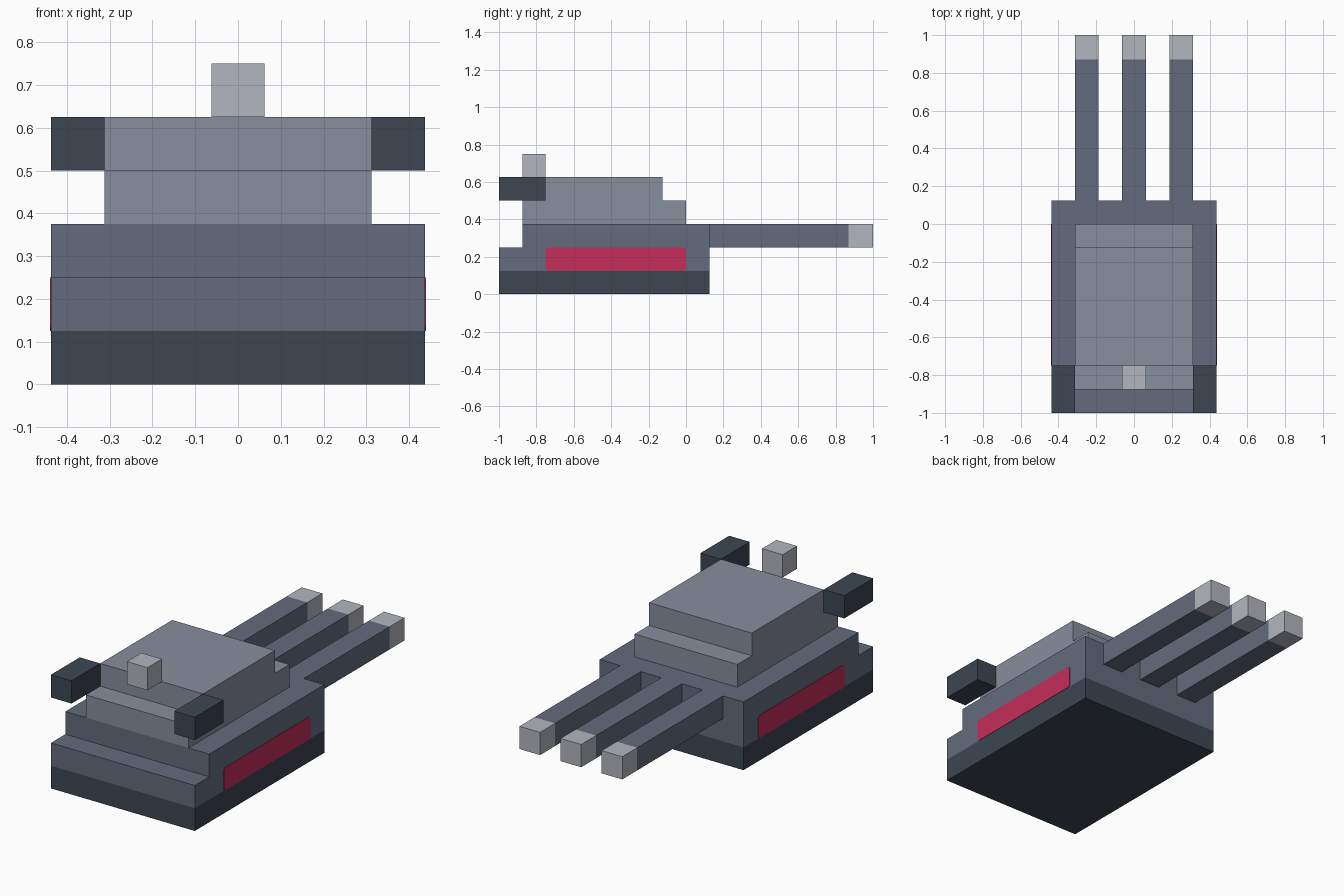
import bpy, bmesh

cube = bpy.data.objects.get("Cube")
if cube:
    bpy.data.objects.remove(cube, do_unlink=True)

U = 0.125  # building-block size


def material(name, hex_code):
    srgb = [int(hex_code[i:i + 2], 16) / 255 for i in (0, 2, 4)]
    lin = [c / 12.92 if c <= 0.04045 else ((c + 0.055) / 1.055) ** 2.4 for c in srgb]
    mat = bpy.data.materials.new(name)
    mat.use_nodes = True
    mat.diffuse_color = (*lin, 1)
    bsdf = mat.node_tree.nodes["Principled BSDF"]
    bsdf.inputs["Base Color"].default_value = (*lin, 1)
    bsdf.inputs["Roughness"].default_value = 0.8
    return mat


DARK = material("dark slate", "3C4652")
HULL = material("slate grey", "646B7D")
CABIN = material("mid grey", "878E9D")
LIGHT = material("light grey", "B3B6BF")
RED = material("crimson", "C42D5A")


def extrude_profile(name, points, x0, x1, mat):
    """Extrude a (y, z) outline along x."""
    bm = bmesh.new()
    face = bm.faces.new([bm.verts.new((x0, y, z)) for y, z in points])
    ext = bmesh.ops.extrude_face_region(bm, geom=[face])
    verts = [v for v in ext["geom"] if isinstance(v, bmesh.types.BMVert)]
    bmesh.ops.translate(bm, verts=verts, vec=(x1 - x0, 0, 0))
    bmesh.ops.recalc_face_normals(bm, faces=bm.faces)
    mesh = bpy.data.meshes.new(name)
    bm.to_mesh(mesh)
    bm.free()
    mesh.materials.append(mat)
    obj = bpy.data.objects.new(name, mesh)
    bpy.context.collection.objects.link(obj)
    return obj


def box(name, x, y, z, mat):
    """Box from (min, max) ranges."""
    outline = [(y[0], z[0]), (y[1], z[0]), (y[1], z[1]), (y[0], z[1])]
    return extrude_profile(name, outline, x[0], x[1], mat)


# Hull: dark base and a stepped upper part
W = 3.5 * U
box("hull_base", (-W, W), (-1, U), (0, U), DARK)
extrude_profile("hull", [(-1, U), (U, U), (U, 3 * U), (-7 * U, 3 * U),
                         (-7 * U, 2 * U), (-1, 2 * U)], -W, W, HULL)

# Cabin with a step at each end
C = 2.5 * U
extrude_profile("cabin", [(-7 * U, 3 * U), (0, 3 * U), (0, 4 * U), (-U, 4 * U),
                          (-U, 5 * U), (-6 * U, 5 * U), (-6 * U, 4 * U),
                          (-7 * U, 4 * U)], -C, C, CABIN)

# Small block above the front step
box("top_block", (-U / 2, U / 2), (-7 * U, -6 * U), (5 * U, 6 * U), LIGHT)

# Paired side pods and painted side stripes with clipped corners
r = 0.012
stripe = [(-6 * U + r, U), (-r, U), (0, U + r), (0, 2 * U - r), (-r, 2 * U),
          (-6 * U + r, 2 * U), (-6 * U, 2 * U - r), (-6 * U, U + r)]
for side, s in (("left", 1), ("right", -1)):
    box(f"{side}_pod", sorted((s * C, s * W)), (-1, -6 * U), (4 * U, 5 * U), DARK)
    extrude_profile(f"{side}_stripe", stripe, s * (W - 0.001), s * (W + 0.002), RED)

# Three rear barrels with light tips
TIP = 0.87
for label, x in (("right", -2 * U), ("middle", 0), ("left", 2 * U)):
    span = (x - U / 2, x + U / 2)
    box(f"{label}_barrel", span, (U, TIP), (2 * U, 3 * U), HULL)
    box(f"{label}_barrel_tip", span, (TIP, 1), (2 * U, 3 * U), LIGHT)
